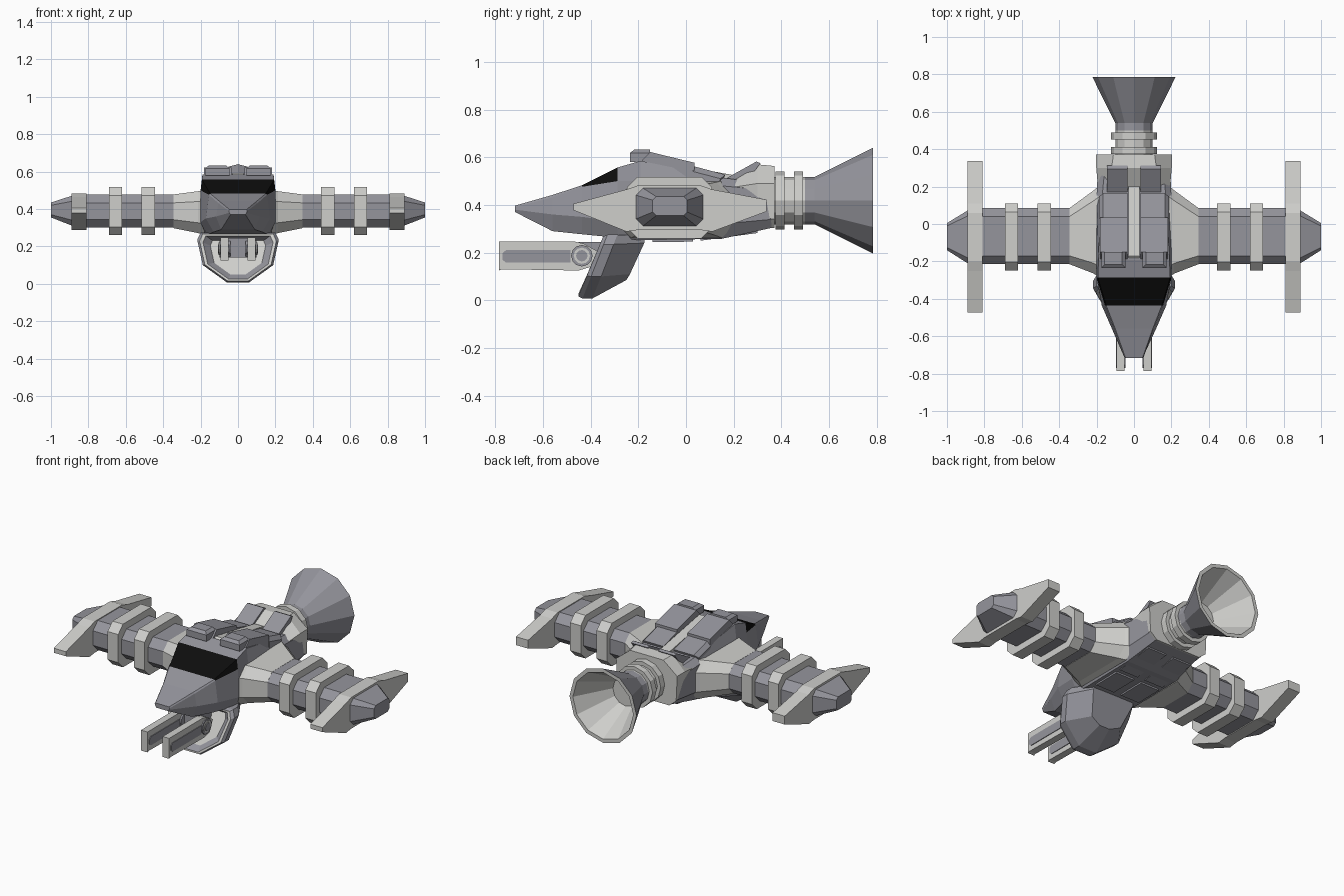
import bpy, bmesh, math

if "Cube" in bpy.data.objects:
    bpy.data.objects.remove(bpy.data.objects["Cube"])

def material(name, r, g, b):
    m = bpy.data.materials.new(name)
    m.diffuse_color = (r, g, b, 1)
    m.use_nodes = True
    m.node_tree.nodes["Principled BSDF"].inputs["Base Color"].default_value = m.diffuse_color
    return m

LIGHT = material("light grey", 0.62, 0.62, 0.60)
MID = material("blue grey", 0.30, 0.30, 0.335)
BLACK = material("black glass", 0.004, 0.004, 0.004)

def loft(name, rings, mats, rule=None, mirror=False):
    """Skin equal-length closed rings; rule(segment, side) gives the material index."""
    bm = bmesh.new()
    rows = [[bm.verts.new(p) for p in ring] for ring in rings]
    n = len(rows[0])
    for s in range(len(rows) - 1):
        for i in range(n):
            j = (i + 1) % n
            f = bm.faces.new((rows[s][i], rows[s][j], rows[s + 1][j], rows[s + 1][i]))
            f.material_index = rule(s, i) if rule else 0
    for row, s in ((rows[0], -1), (rows[-1], len(rows) - 1)):
        bm.faces.new(row).material_index = rule(s, -1) if rule else 0
    bmesh.ops.recalc_face_normals(bm, faces=bm.faces)
    me = bpy.data.meshes.new(name)
    bm.to_mesh(me)
    bm.free()
    for m in mats:
        me.materials.append(m)
    ob = bpy.data.objects.new(name, me)
    bpy.context.collection.objects.link(ob)
    if mirror:
        ob.modifiers.new("mirror", 'MIRROR').use_mirror_merge = False
    return ob

def prism(name, profile, x0, x1, mat, mirror=True):
    """Extrude a (y, z) profile along x."""
    return loft(name, [[(x, y, z) for y, z in profile] for x in (x0, x1)], [mat], mirror=mirror)

def rect(y0, y1, z0, z1):
    return [(y0, z0), (y1, z0), (y1, z1), (y0, z1)]

def octagon(x, y0, y1, z0, z1, c):
    return [(x, y0 + c, z0), (x, y1 - c, z0), (x, y1, z0 + c), (x, y1, z1 - c),
            (x, y1 - c, z1), (x, y0 + c, z1), (x, y0, z1 - c), (x, y0, z0 + c)]

def section(y, half):
    """Symmetric cross-section from (x, z) points listed bottom to top."""
    return [(x, y, z) for x, z in half] + [(-x, y, z) for x, z in reversed(half)]

def circle_y(y, r, n=12, zc=0.418):
    return [(r * math.cos(2 * math.pi * i / n), y, zc + r * math.sin(2 * math.pi * i / n)) for i in range(n)]

# Fuselage: nose, wrapped black windscreen (third segment's top and upper sides), body
body = [
    (-0.717, [(.04, .370), (.046, .38), (.05, .39), (.045, .397)]),
    (-0.56, [(.09, .290), (.118, .36), (.105, .432), (.10, .442)]),
    (-0.437, [(.13, .277), (.172, .35), (.155, .476), (.148, .482)]),
    (-0.287, [(.165, .262), (.20, .33), (.20, .50), (.193, .557)]),
    (-0.19, [(.17, .252), (.20, .32), (.20, .50), (.19, .585)]),
    (0.15, [(.17, .258), (.20, .32), (.20, .48), (.17, .515)]),
    (0.365, [(.15, .305), (.19, .34), (.19, .46), (.15, .485)]),
]
loft("fuselage", [section(y, h) for y, h in body], [MID, BLACK],
     lambda s, i: 1 if s == 2 and i in (2, 3, 4) else 0)

# Rear housing with raised top, and the dark wedges leaning on it
loft("rear_housing", [
    section(.17, [(.15, .31), (.17, .35), (.19, .47), (.10, .50)]),
    section(.30, [(.15, .31), (.18, .35), (.202, .49), (.12, .57)]),
    section(.372, [(.15, .302), (.195, .34), (.202, .49), (.11, .563)])], [LIGHT])
prism("rear_wedge", [(.13, .49), (.295, .582), (.312, .575), (.25, .49)], .035, .145, MID)

# Roof pods and vents
prism("roof_pod_front", [(-.21, .56), (-.15, .622), (.035, .577), (.035, .50), (-.2, .52)], .035, .182, MID)
loft("roof_pod_rear", [[(x, y, z) for y, z in p] for x, p in (
    (.035, [(.03, .50), (.03, .563), (.165, .527), (.15, .49)]),
    (.165, [(.03, .50), (.03, .563), (.165, .527), (.15, .49)]),
    (.188, [(.03, .49), (.03, .54), (.145, .51), (.13, .48)]))], [MID], mirror=True)
prism("roof_spine", [(-.2, .57), (-.17, .592), (.2, .525), (.2, .48)], -.03, .03, LIGHT, False)
loft("roof_vent", [
    [(x, y, z) for x, y in ((.045 + e, -.235 + e), (.175 - e, -.235 + e), (.175 - e, -.15), (.045 + e, -.15))]
    for z, e in ((.58, 0), (.618, 0), (.632, .018))], [MID], mirror=True)

# Wings: flared root, octagonal tube, rings, swept blade and end cap
loft("wing_root", [octagon(.18, -.29, .21, .262, .50, .06),
                   octagon(.215, -.265, .18, .272, .495, .055),
                   octagon(.345, -.215, .085, .298, .478, .045)], [LIGHT], mirror=True)
loft("wing_tube", [octagon(x, -.215, .085, .30, .477, .045) for x in (.33, .83)], [MID], mirror=True)
for k, x in enumerate((.445, .62)):
    loft("wing_ring_%d" % (k + 1), [octagon(a, -.248, .11, .26, .518, .045) for a in (x, x + .07)],
         [LIGHT], mirror=True)
prism("wing_blade", [(-.472, .378), (-.472, .405), (-.25, .465), (-.2, .482), (.06, .482), (.11, .465),
                     (.337, .422), (.337, .372), (.11, .288), (.06, .295), (-.2, .295), (-.25, .288)],
      .81, .89, LIGHT)
loft("wing_cap", [octagon(.885, -.213, .075, .31, .472, .03),
                  octagon(1.0, -.14, .005, .355, .435, .015)], [MID], mirror=True)

# Engine: neck, two rings and a hollow bell
loft("engine_neck", [circle_y(y, .10) for y in (.36, .50)], [LIGHT])
for k, y in enumerate((.375, .452)):
    loft("engine_ring_%d" % (k + 1), [circle_y(y, .122), circle_y(y + .038, .122)], [LIGHT])
loft("engine_bell", [circle_y(y, r) for y, r in
                     ((.49, .10), (.54, .10), (.785, .222), (.785, .2), (.57, .085))],
     [MID, LIGHT], lambda s, i: 1 if s >= 2 else 0)

# Chin bowl: slanted rim with a light band, closed by a smaller back loop
def chin_loop(sx, dy, lift=0.0):
    half = [(.06, .008), (.188, .10), (.218, .235), (.20, .275)]
    return [(s * x * sx, -.455 + .39 * z + dy, z + (.14 - z) * (1 - sx) + lift)
            for s, pts in ((1, half), (-1, half[::-1])) for x, z in pts]

back_half = [(.035, .085, -.25), (.10, .11, -.235), (.14, .24, -.175), (.13, .27, -.17)]
back = [(s * x, y, z) for s, pts in ((1, back_half), (-1, back_half[::-1])) for x, z, y in pts]
loft("chin_bowl", [chin_loop(.68, .035), chin_loop(.80, .012), chin_loop(.86, .0), chin_loop(.94, .0),
                   chin_loop(1.0, .018), chin_loop(1.0, .06), back], [MID, LIGHT],
     lambda s, i: 1 if s in (-1, 2) else 0)

# Twin guns: rails with dark slots, round pivots and mount
prism("gun_rail", [(-.785, .125), (-.77, .13), (-.45, .125), (-.40, .14), (-.37, .205), (-.43, .238),
                   (-.47, .247), (-.785, .247)], .05, .093, LIGHT)
for k, x in enumerate((.046, .091)):
    prism("gun_slot_%d" % (k + 1), [(-.77, .17), (-.755, .158), (-.485, .158), (-.485, .21),
                                    (-.755, .21), (-.77, .198)], x, x + .006, MID)

def disc(name, r, x0, x1, mat):
    prism(name, [(-.437 + r * math.cos(a * math.pi / 6), .187 + r * math.sin(a * math.pi / 6))
                 for a in range(12)], x0, x1, mat)

disc("gun_pivot", .045, .04, .10, MID)
disc("gun_pivot_ring", .034, .09, .104, LIGHT)
disc("gun_pivot_hub", .024, .09, .108, MID)
prism("gun_mount", rect(-.45, -.33, .14, .245), -.055, .055, MID, False)

# Belly plates and keel strip
for k, (y0, y1, z0, z1) in enumerate(((-.14, .03, .244, .246), (.06, .30, .25, .282))):
    prism("belly_plate_%d" % (k + 1), [(y0, z0), (y1, z1), (y1, z1 + .03), (y0, z0 + .03)], .025, .15, MID)
